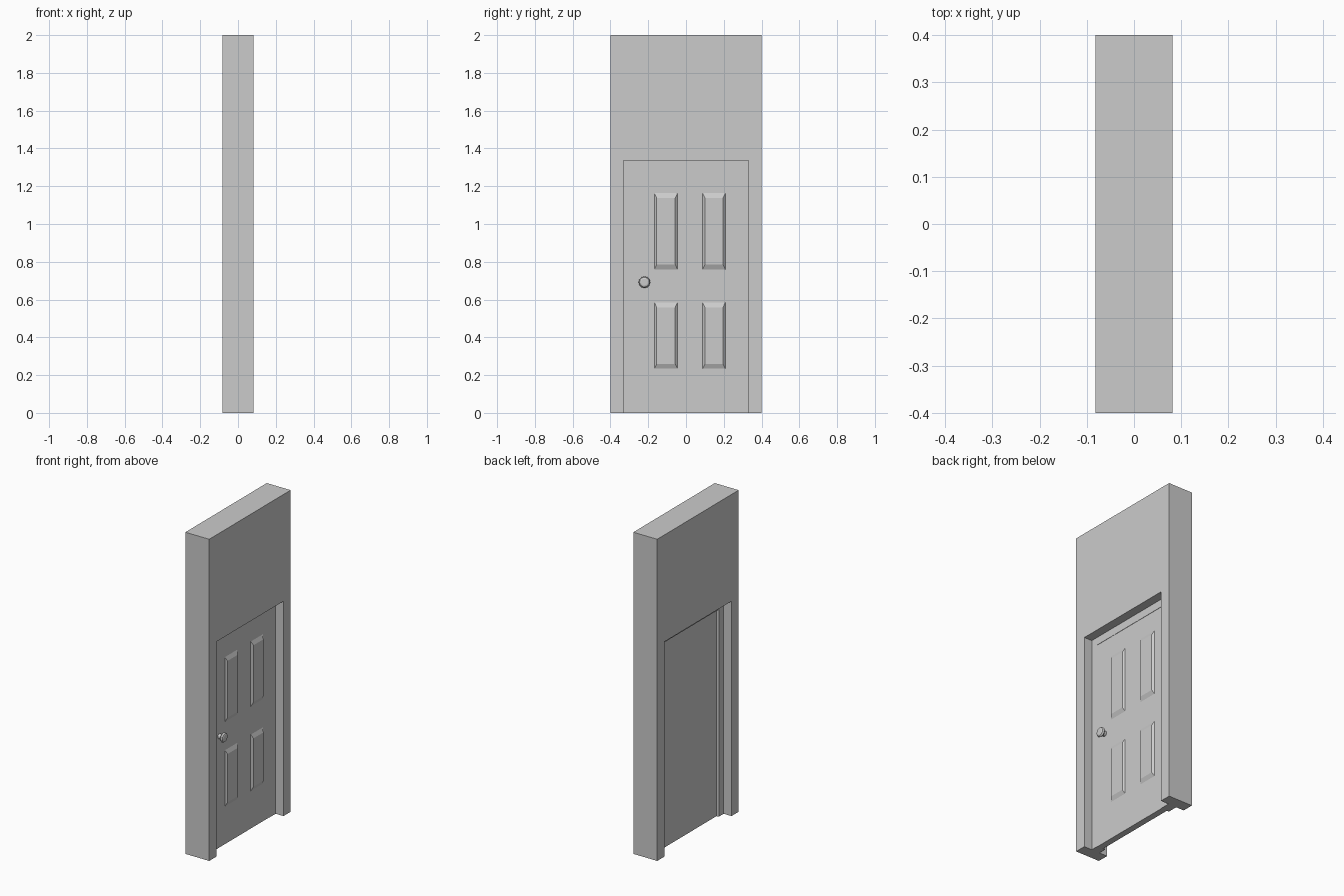
import bpy, bmesh, math

if "Cube" in bpy.data.objects:
    bpy.data.objects.remove(bpy.data.objects["Cube"])

def make_object(name, bm):
    bmesh.ops.recalc_face_normals(bm, faces=bm.faces)
    mesh = bpy.data.meshes.new(name)
    bm.to_mesh(mesh)
    bm.free()
    obj = bpy.data.objects.new(name, mesh)
    bpy.context.collection.objects.link(obj)
    return obj

def extrude_outline(name, outline, x0, x1):
    """Solid from a closed (y, z) outline, running from x0 to x1."""
    bm = bmesh.new()
    face = bm.faces.new([bm.verts.new((x0, y, z)) for y, z in outline])
    res = bmesh.ops.extrude_face_region(bm, geom=[face])
    verts = [v for v in res["geom"] if isinstance(v, bmesh.types.BMVert)]
    bmesh.ops.translate(bm, verts=verts, vec=(x1 - x0, 0, 0))
    return make_object(name, bm)

def portal(y0, y1, top, iy0, iy1, itop):
    """Upside-down U outline: outer rectangle with a doorway cut from the floor."""
    return [(y0, 0), (y0, top), (y1, top), (y1, 0),
            (iy1, 0), (iy1, itop), (iy0, itop), (iy0, 0)]

def raised_panel(name, y0, y1, z0, z1, x, height=0.011, by=0.012, bz=0.025):
    """Panel with sloped borders, standing out of the door face."""
    bm = bmesh.new()
    base = [bm.verts.new((x, y, z)) for y, z in
            ((y0, z0), (y1, z0), (y1, z1), (y0, z1))]
    top = [bm.verts.new((x + height, y, z)) for y, z in
           ((y0 + by, z0 + bz), (y1 - by, z0 + bz),
            (y1 - by, z1 - bz), (y0 + by, z1 - bz))]
    bm.faces.new(top)
    bm.faces.new(base)
    for i in range(4):
        j = (i + 1) % 4
        bm.faces.new((base[i], base[j], top[j], top[i]))
    return make_object(name, bm)

def lathe_x(name, profile, y, z, sides):
    """Turned part around an axis along x; profile is (x, radius)."""
    bm = bmesh.new()
    rings = [[bm.verts.new((x, y + r * math.cos(2 * math.pi * i / sides),
                            z + r * math.sin(2 * math.pi * i / sides)))
              for i in range(sides)] for x, r in profile]
    for a, b in zip(rings, rings[1:]):
        for i in range(sides):
            j = (i + 1) % sides
            bm.faces.new((a[i], a[j], b[j], b[i]))
    bm.faces.new(rings[0])
    bm.faces.new(rings[-1])
    return make_object(name, bm)

DOOR_FRONT = 0.026
LEFT, RIGHT, HEAD = -0.282, 0.267, 1.288

# Wall with a doorway
extrude_outline("wall", portal(-0.4, 0.4, 2.0, -0.33, 0.33, 1.336), -0.082, 0.082)

# Frame lining the doorway
extrude_outline("door_frame", portal(-0.33, 0.33, 1.336, LEFT, RIGHT, HEAD), -0.028, 0.028)

# Door slab, set back on the rear side
extrude_outline("door", [(LEFT, 0), (LEFT, HEAD), (RIGHT, HEAD), (RIGHT, 0)],
                -0.013, DOOR_FRONT)

# Four raised panels on the front of the door
for side, y0, y1 in (("left", -0.167, -0.045), ("right", 0.088, 0.208)):
    for level, z0, z1 in (("lower", 0.234, 0.584), ("upper", 0.76, 1.163)):
        raised_panel(f"{level}_{side}_panel", y0, y1, z0, z1, DOOR_FRONT)

# Door knob
lathe_x("door_knob", [(DOOR_FRONT - 0.002, 0.016), (0.045, 0.016), (0.048, 0.026),
                      (0.056, 0.031), (0.064, 0.026), (0.067, 0.018)], -0.22, 0.692, 12)
